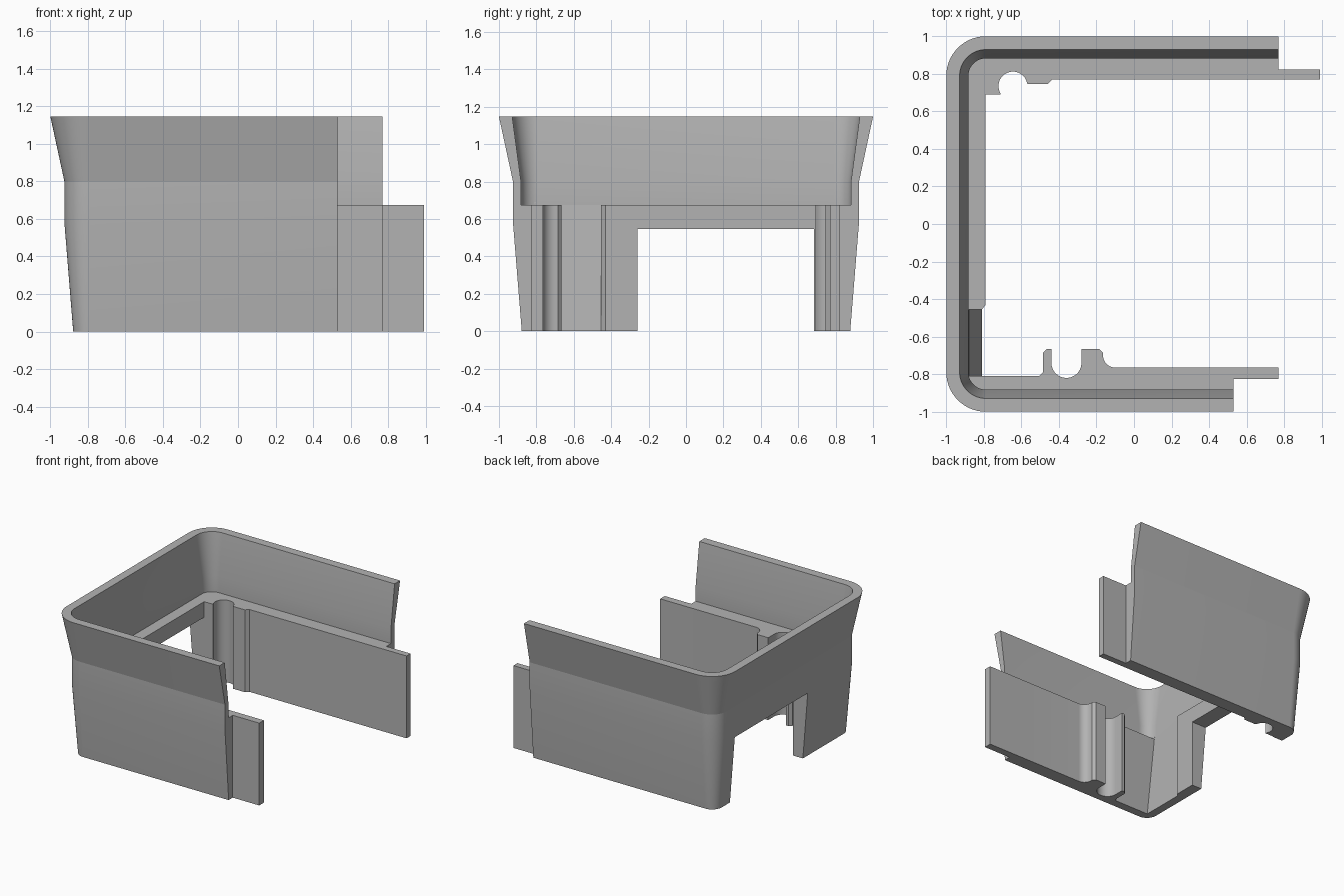
import bpy
import bmesh
from math import cos, sin, radians

if "Cube" in bpy.data.objects:
    bpy.data.objects.remove(bpy.data.objects["Cube"])

grey = bpy.data.materials.new("plain grey")
grey.use_nodes = True
GREY = (0.45, 0.45, 0.45, 1)
grey.diffuse_color = GREY
grey.node_tree.nodes["Principled BSDF"].inputs["Base Color"].default_value = GREY


def loft(name, levels):
    """Closed solid through matching outlines, given as (z, outline) pairs."""
    bm = bmesh.new()
    rings = [[bm.verts.new((x, y, z)) for x, y in pts] for z, pts in levels]
    for a, b in zip(rings, rings[1:]):
        for i in range(len(a)):
            j = (i + 1) % len(a)
            bm.faces.new((a[i], a[j], b[j], b[i]))
    bm.faces.new(rings[0])
    bm.faces.new(rings[-1])
    bmesh.ops.recalc_face_normals(bm, faces=bm.faces)
    mesh = bpy.data.meshes.new(name)
    bm.to_mesh(mesh)
    bm.free()
    mesh.materials.append(grey)
    obj = bpy.data.objects.new(name, mesh)
    bpy.context.collection.objects.link(obj)
    return obj


def rect(x0, x1, y0, y1):
    return [(x0, y0), (x1, y0), (x1, y1), (x0, y1)]


def box(name, x0, x1, y0, y1, z0, z1):
    return loft(name, [(z0, rect(x0, x1, y0, y1)), (z1, rect(x0, x1, y0, y1))])


def arc(cx, cy, r, start, end, steps):
    angles = [radians(start + (end - start) * i / steps) for i in range(steps + 1)]
    return [(cx + r * cos(a), cy + r * sin(a)) for a in angles]


def u_outline(reach, right):
    """U shape with rounded corners sharing fixed centres."""
    c = 0.79
    return ([(right, -reach)] + arc(-c, -c, reach - c, 270, 180, 14)
            + arc(-c, c, reach - c, 180, 90, 14) + [(right, reach)])


def combine(body, other, operation):
    mod = body.modifiers.new(operation, 'BOOLEAN')
    mod.operation = operation
    mod.solver = 'EXACT'
    mod.object = other
    bpy.context.view_layer.objects.active = body
    bpy.ops.object.modifier_apply(modifier=mod.name)
    bpy.data.objects.remove(other)


# Flared outer body
body = loft("housing_shell", [(z, u_outline(d, 0.77)) for z, d in
                              ((0, 0.878), (0.58, 0.925), (0.8, 0.925), (1.147, 1.0))])

# Upper cavity, down to the ledge
upper = loft("upper_cavity", [(z, u_outline(d, 1.2)) for z, d in
                              ((0.675, 0.882), (0.8, 0.882), (1.147, 0.929), (1.25, 0.943))])

# Lower cavity with posts, grooves and fillets
outline = [(1.2, -0.765)]
outline += arc(-0.10, -0.70, 0.065, 270, 180, 10)
outline += [(-0.165, -0.685), (-0.185, -0.665), (-0.28, -0.665)]
outline += arc(-0.36, -0.74, 0.08, 0, -180, 22)
outline += [(-0.44, -0.665), (-0.465, -0.665), (-0.485, -0.685), (-0.485, -0.79),
            (-0.505, -0.81), (-0.79, -0.81), (-0.81, -0.79), (-0.81, -0.455),
            (-0.79, -0.43), (-0.79, 0.69), (-0.71, 0.69)]
outline += arc(-0.645, 0.735, 0.077, 212, 10, 24)
outline += [(-0.565, 0.745), (-0.46, 0.745), (-0.435, 0.77), (1.2, 0.77)]
lower = loft("lower_cavity", [(-0.1, outline), (0.72, outline)])

# Pocket with a sloping wall beside the front corner
pocket = loft("sloped_pocket", [(-0.01, rect(-0.809, -0.7, -0.81, -0.455)),
                                (0.69, rect(-0.881, -0.7, -0.81, -0.455))])

# Doorway in the side wall, and the shorter end of the front wall
doorway = box("doorway", -1.2, -0.6, -0.26, 0.685, -0.1, 0.547)
front_end = box("front_end", 0.53, 1.2, -1.2, -0.5, -0.1, 1.3)

for cutter in (upper, lower, pocket, doorway, front_end):
    combine(body, cutter, 'DIFFERENCE')

# Tabs that reach past the wall ends
combine(body, box("front_tab", 0.48, 0.77, -0.825, -0.765, 0, 0.675), 'UNION')
combine(body, box("back_tab", 0.7, 0.99, 0.77, 0.822, 0, 0.675), 'UNION')

bpy.ops.object.select_all(action='DESELECT')
body.select_set(True)
bpy.context.view_layer.objects.active = body
bpy.ops.object.shade_smooth_by_angle(angle=radians(11))
